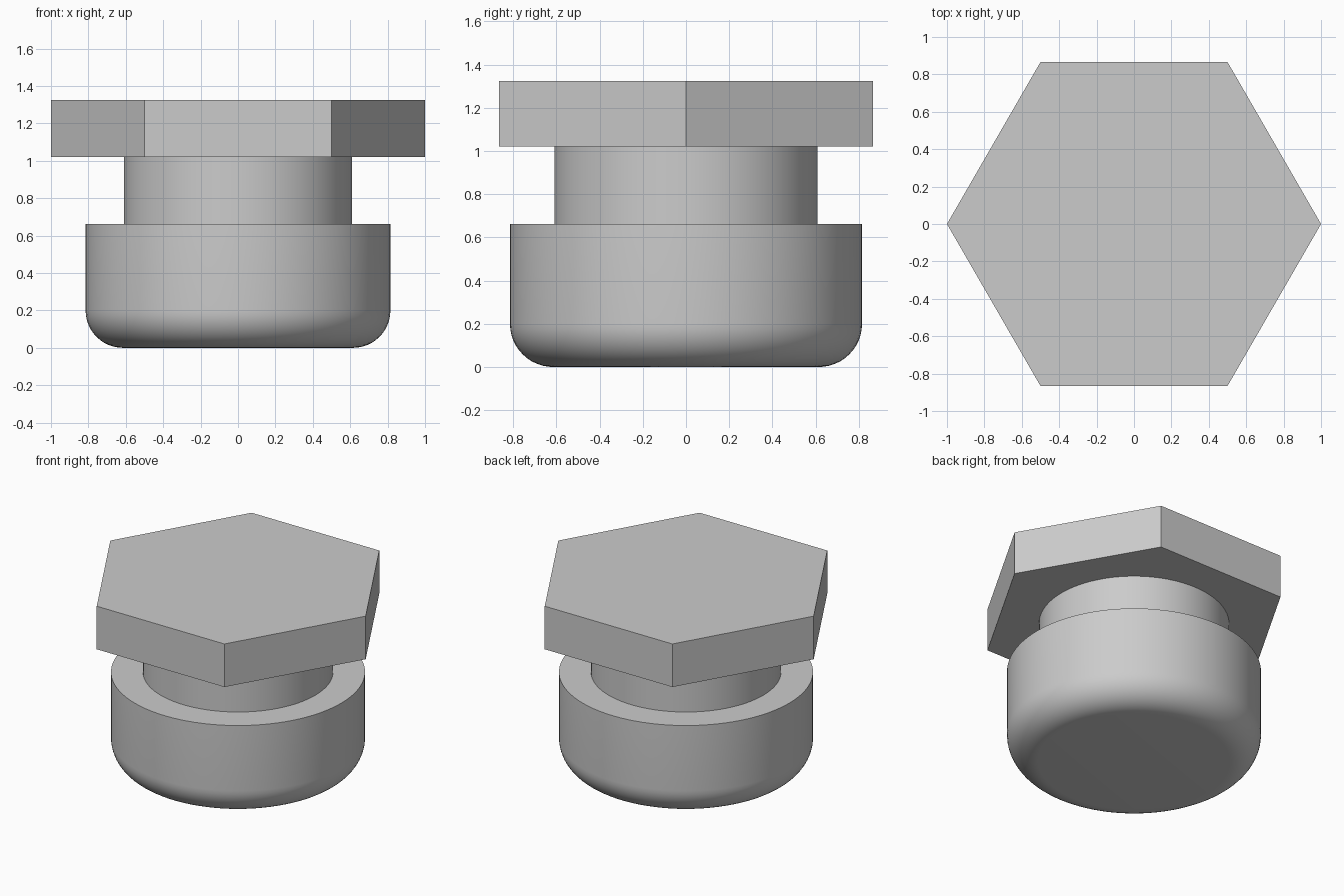
import bpy
import bmesh
import math
from mathutils import Matrix

cube = bpy.data.objects.get("Cube")
if cube:
    bpy.data.objects.remove(cube, do_unlink=True)

HEAD_TOP, HEAD_BASE = 1.325, 1.02
BODY_TOP = 0.663
BODY_R, NECK_R, FILLET = 0.815, 0.61, 0.2

steel = bpy.data.materials.new("plain_grey")
steel.use_nodes = True
grey = (0.6, 0.6, 0.6, 1.0)
steel.diffuse_color = grey
steel.node_tree.nodes["Principled BSDF"].inputs["Base Color"].default_value = grey


def cylinder(name, radius, bottom, top, sides, fillet=0.0):
    """Upright prism or cylinder, optionally rounded around its bottom rim."""
    bm = bmesh.new()
    bmesh.ops.create_cone(bm, cap_ends=True, segments=sides,
                          radius1=radius, radius2=radius, depth=top - bottom,
                          matrix=Matrix.Translation((0, 0, (top + bottom) / 2)))
    if fillet:
        rim = [e for e in bm.edges
               if all(v.co.z < bottom + 0.001 for v in e.verts)]
        bmesh.ops.bevel(bm, geom=rim, offset=fillet, segments=12,
                        profile=0.5, affect='EDGES')
    mesh = bpy.data.meshes.new(name)
    bm.to_mesh(mesh)
    bm.free()
    mesh.materials.append(steel)
    obj = bpy.data.objects.new(name, mesh)
    bpy.context.collection.objects.link(obj)
    return obj


# Six-sided head, with corners on the x axis
head = cylinder("hex_head", 1.0, HEAD_BASE, HEAD_TOP, 6)
head.data.transform(Matrix.Rotation(math.radians(30), 4, 'Z'))
if max(v.co.x for v in head.data.vertices) < 0.99:
    head.data.transform(Matrix.Rotation(math.radians(30), 4, 'Z'))

# Round neck and wider body with a rounded foot
neck = cylinder("neck", NECK_R, BODY_TOP, HEAD_BASE, 96)
body = cylinder("body", BODY_R, 0.0, BODY_TOP, 96, FILLET)

# Smooth the round parts, keeping the rims sharp
bpy.ops.object.select_all(action='DESELECT')
for part in (neck, body):
    part.select_set(True)
bpy.context.view_layer.objects.active = body
bpy.ops.object.shade_smooth_by_angle(angle=math.radians(30))
